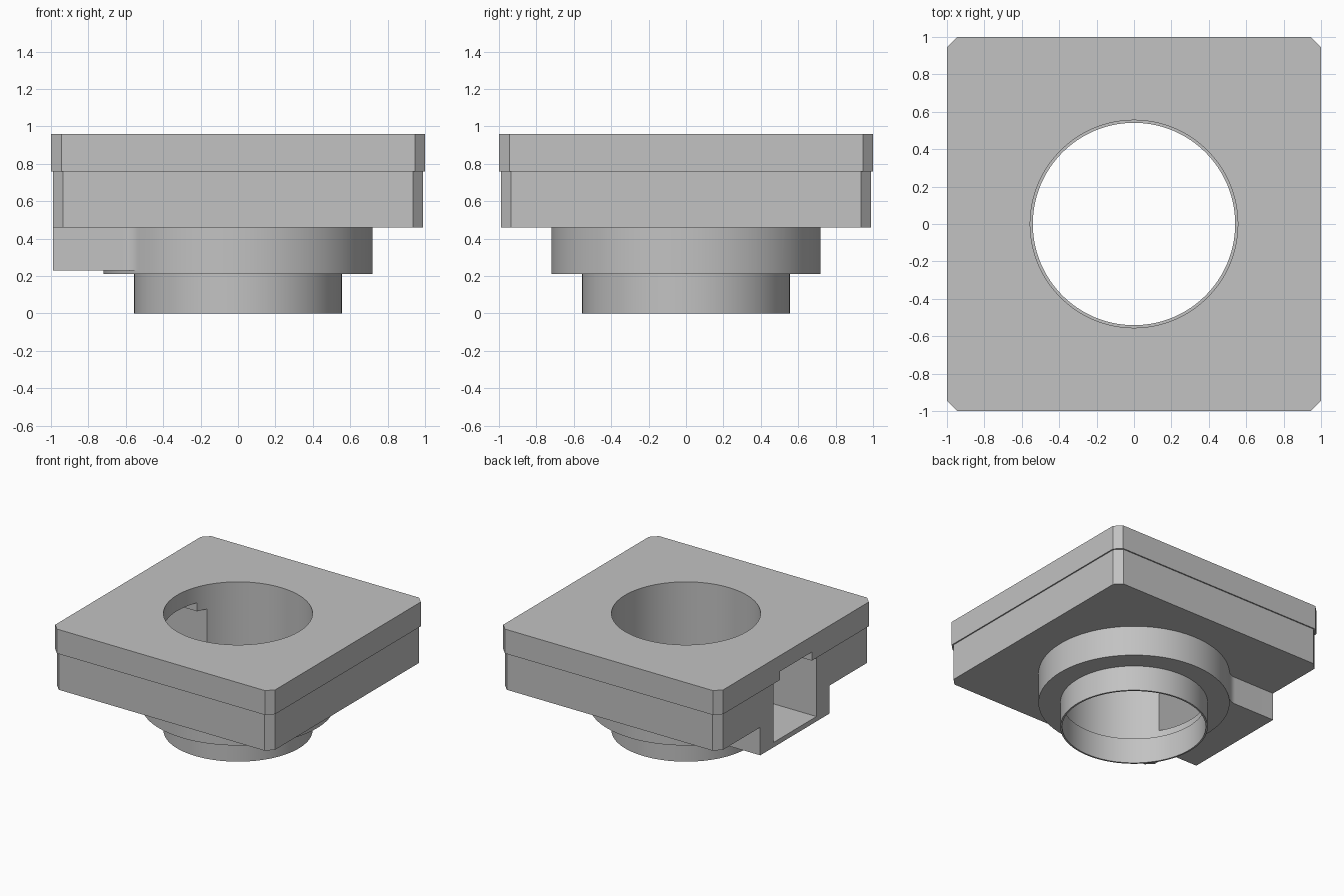
import bpy, bmesh, math

cube = bpy.data.objects.get("Cube")
if cube:
    bpy.data.objects.remove(cube, do_unlink=True)

# Single grey finish
grey = bpy.data.materials.new("light_grey")
grey.use_nodes = True
colour = (0.54, 0.54, 0.54, 1)
grey.diffuse_color = colour
grey.node_tree.nodes["Principled BSDF"].inputs["Base Color"].default_value = colour

SEGMENTS = 128
BORE = 0.555
COLLAR = 0.72
ARM = 0.45


def prism(name, outline, z0, z1):
    """Extrude a closed outline from z0 up to z1."""
    bm = bmesh.new()
    base = bm.faces.new([bm.verts.new((x, y, z0)) for x, y in outline])
    top = bmesh.ops.extrude_face_region(bm, geom=[base])["geom"]
    verts = [v for v in top if isinstance(v, bmesh.types.BMVert)]
    bmesh.ops.translate(bm, verts=verts, vec=(0, 0, z1 - z0))
    bmesh.ops.recalc_face_normals(bm, faces=bm.faces)
    mesh = bpy.data.meshes.new(name)
    bm.to_mesh(mesh)
    bm.free()
    mesh.materials.append(grey)
    obj = bpy.data.objects.new(name, mesh)
    bpy.context.collection.objects.link(obj)
    return obj


def circle(radius):
    step = math.tau / SEGMENTS
    return [(radius * math.cos(i * step), radius * math.sin(i * step)) for i in range(SEGMENTS)]


def rect(x0, x1, half):
    return [(x0, -half), (x1, -half), (x1, half), (x0, half)]


def chamfered(half, cut):
    h, c = half, half - cut
    return [(c, -h), (h, -c), (h, c), (c, h), (-c, h), (-h, c), (-h, -c), (-c, -h)]


def combine(target, tool, operation):
    """Apply a boolean and remove the tool object."""
    tool.hide_render = True
    mod = target.modifiers.new("boolean", "BOOLEAN")
    mod.operation, mod.solver, mod.object = operation, "EXACT", tool
    bpy.context.view_layer.objects.active = target
    bpy.ops.object.modifier_apply(modifier=mod.name)
    bpy.data.objects.remove(tool, do_unlink=True)


def arm_outline(radius):
    """Arm sides flow into the round collar through concave fillets."""
    cy = ARM + radius
    cx = -math.sqrt((COLLAR + radius) ** 2 - cy ** 2)
    end = math.atan2(-cy, -cx)
    side = []
    for i in range(13):
        a = -math.pi / 2 + (end + math.pi / 2) * i / 12
        side.append((cx + radius * math.cos(a), cy + radius * math.sin(a)))
    inner = [(-0.3, ARM)]
    upper = [(-0.99, ARM)] + side + inner
    return upper + [(x, -y) for x, y in reversed(upper)]


# Main body with round collar and side arm below it
body = prism("body", chamfered(0.99, 0.055), 0.46, 0.76)
combine(body, prism("collar", circle(COLLAR), 0.21, 0.6), "UNION")
combine(body, prism("arm", arm_outline(0.12), 0.23, 0.6), "UNION")
combine(body, prism("body_bore", circle(BORE), 0.1, 0.9), "DIFFERENCE")
combine(body, prism("channel", rect(-1.2, -0.2, 0.28), 0.27, 0.9), "DIFFERENCE")

# Top plate with a shallow notch above the side channel
plate = prism("top_plate", chamfered(1.0, 0.055), 0.76, 0.96)
combine(plate, prism("plate_bore", circle(BORE), 0.6, 1.1), "DIFFERENCE")
combine(plate, prism("notch", rect(-1.2, -0.2, 0.205), 0.6, 0.83), "DIFFERENCE")

# Thin tube at the bottom, slightly narrower inside than the bore
tube = prism("lower_tube", circle(BORE), 0, 0.21)
combine(tube, prism("tube_bore", circle(0.541), -0.1, 0.4), "DIFFERENCE")

# Smooth round walls, keep corners sharp
bpy.ops.object.select_all(action="DESELECT")
for part in (body, plate, tube):
    part.select_set(True)
bpy.context.view_layer.objects.active = body
bpy.ops.object.shade_smooth_by_angle(angle=math.radians(30))
